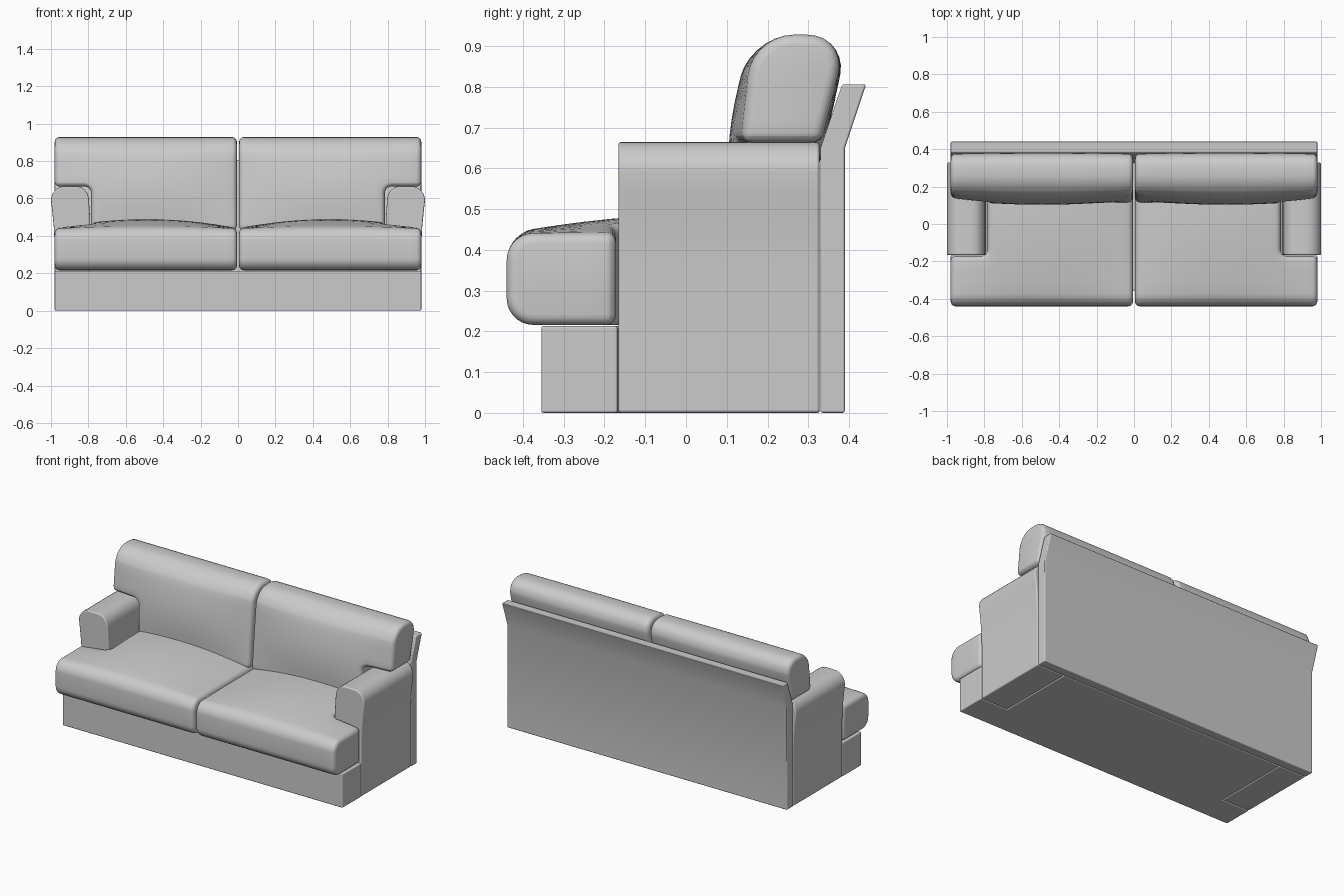
import bpy, bmesh
from math import sin, cos, pi, radians
from mathutils import Vector

if "Cube" in bpy.data.objects:
    bpy.data.objects.remove(bpy.data.objects["Cube"])


def finish(bm, name, mirror=False, bevel=0.0):
    """Turn a bmesh into a smooth-shaded object."""
    bmesh.ops.recalc_face_normals(bm, faces=bm.faces[:])
    me = bpy.data.meshes.new(name)
    bm.to_mesh(me)
    bm.free()
    ob = bpy.data.objects.new(name, me)
    bpy.context.collection.objects.link(ob)
    bpy.ops.object.select_all(action='DESELECT')
    ob.select_set(True)
    bpy.context.view_layer.objects.active = ob
    bpy.ops.object.shade_smooth_by_angle(angle=radians(38))
    if bevel:
        b = ob.modifiers.new("bevel", 'BEVEL')
        b.width, b.segments, b.limit_method = bevel, 3, 'ANGLE'
        b.angle_limit = radians(40)
        b.harden_normals = True
    if mirror:
        m = ob.modifiers.new("mirror", 'MIRROR')
        m.use_clip = False
        m.use_mirror_merge = False
    return ob


def loft(lower, upper):
    """Closed solid between two matching outlines."""
    bm = bmesh.new()
    a = [bm.verts.new(p) for p in lower]
    b = [bm.verts.new(p) for p in upper]
    bm.faces.new(a)
    bm.faces.new(b)
    n = len(a)
    for i in range(n):
        j = (i + 1) % n
        bm.faces.new((a[i], a[j], b[j], b[i]))
    bmesh.ops.recalc_face_normals(bm, faces=bm.faces[:])
    return bm


def arc(cx, cy, rx, ry, a0, a1, n):
    return [(cx + rx * cos(radians(a0 + (a1 - a0) * i / n)),
             cy + ry * sin(radians(a0 + (a1 - a0) * i / n))) for i in range(n + 1)]


def t_cushion(name, v_wide, v_step, v_end, place, big, small, crown):
    """Half-T cushion: outline in (x, v), thickness by place(x, v, side)."""
    s = 1 if v_wide > v_step else -1
    r = 0.035
    corner = [(x, v_step + s * d) for x, d in arc(0.785 + r, -r, r, r, 90, 180, 4)]
    outline = [(0.006, v_wide), (0.98, v_wide), (0.98, v_step)] + corner
    outline += [(0.785, v_end), (0.006, v_end)]
    bm = loft([place(x, v, 0) for x, v in outline],
              [place(x, v, 1) for x, v in outline])
    # large rounding along the wide end
    ax = 2 if s > 0 else 1
    front = [e for e in bm.edges
             if all(abs(v.co[ax] - v_wide) < 1e-4 for v in e.verts)
             and abs(e.verts[0].co.x - e.verts[1].co.x) > 0.5]
    bmesh.ops.bevel(bm, geom=front, offset=big, segments=7, profile=0.5,
                    affect='EDGES', clamp_overlap=False)
    # small rounding on every other sharp edge
    rim = [e for e in bm.edges if e.calc_face_angle(0) > radians(35)]
    bmesh.ops.bevel(bm, geom=rim, offset=small, segments=4, profile=0.5,
                    affect='EDGES', clamp_overlap=False)
    # slice for resolution, then puff up
    no = Vector((0, 0, 0))
    no[ax] = 1
    for i in range(1, 16):
        g = bm.verts[:] + bm.edges[:] + bm.faces[:]
        bmesh.ops.bisect_plane(bm, geom=g, plane_co=(0.98 * i / 16, 0, 0), plane_no=(1, 0, 0))
    for i in range(1, 12):
        g = bm.verts[:] + bm.edges[:] + bm.faces[:]
        bmesh.ops.bisect_plane(bm, geom=g, plane_co=no * (v_end + (v_wide - v_end) * i / 12),
                               plane_no=no)
    for v in bm.verts:
        v.co += Vector(crown(*v.co))
    return finish(bm, name, mirror=True)


def across(x):
    return max(0.0, 1 - ((x - 0.49) / 0.49) ** 2)


# T-shaped plinth between and in front of the arms
base = [(-0.98, -0.355), (0.98, -0.355), (0.98, -0.168), (0.788, -0.168),
        (0.788, 0.328), (-0.788, 0.328), (-0.788, -0.168), (-0.98, -0.168)]
finish(loft([(x, y, 0) for x, y in base], [(x, y, 0.213) for x, y in base]),
       "base", bevel=0.006)

# arms: flared profile with a rolled top
arm = [(0.79, 0), (0.98, 0), (0.98, 0.35), (0.985, 0.45), (0.993, 0.53)]
arm += arc(0.925, 0.59, 0.075, 0.075, 0, 90, 7)
arm += arc(0.865, 0.59, 0.068, 0.075, 90, 180, 7)
arm += [(0.79, 0.48)]
finish(loft([(x, -0.166, z) for x, z in arm], [(x, 0.328, z) for x, z in arm]),
       "arm", mirror=True, bevel=0.008)

# back panel with a raked top
panel = [(0.33, 0), (0.39, 0), (0.39, 0.65), (0.442, 0.806), (0.383, 0.806), (0.33, 0.65)]
finish(loft([(-0.98, y, z) for y, z in panel], [(0.98, y, z) for y, z in panel]),
       "back_panel", bevel=0.006)

# seat cushions, crowned on top
t_cushion("seat_cushion", -0.44, -0.172, 0.32,
          lambda x, y, side: (x, y, 0.44 if side else 0.216), 0.065, 0.025,
          lambda x, y, z: (0, 0, 0.05 * across(x) * max(0, 1 - ((y - 0.1) / 0.54) ** 2)
                           * (z - 0.216) / 0.224))


# back cushions, leaning and puffed to the front
def back_place(x, z, side):
    d = z - 0.66
    return (x, 0.33 + 0.25 * d if side else 0.137 + 0.1 * d, z)


def back_crown(x, y, z):
    f, b = back_place(x, z, 0)[1], back_place(x, z, 1)[1]
    t = (y - f) / (b - f)
    puff = across(x) * max(0, sin(pi * (z - 0.43) / 0.5))
    return (0, puff * (-0.032 * (1 - t) + 0.01 * t), 0)


t_cushion("back_cushion", 0.928, 0.664, 0.43, back_place, 0.1, 0.025, back_crown)
